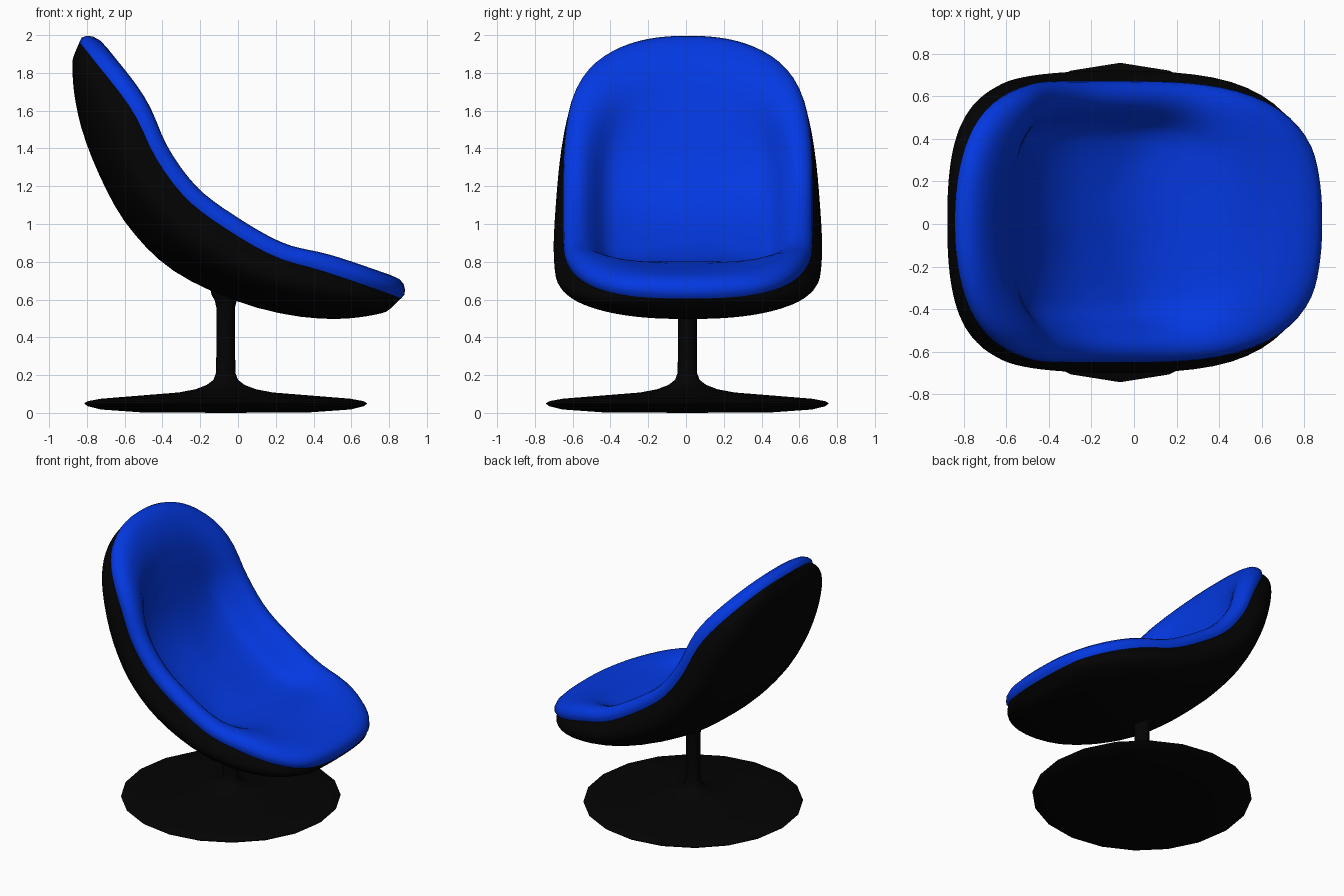
import bpy, bmesh, math
from mathutils import Vector

if "Cube" in bpy.data.objects:
    bpy.data.objects.remove(bpy.data.objects["Cube"])

# side profile: (t, rim x, rim z, underside x, underside z), from headrest to seat front
PROFILE = [(-1, -.84, 1.962, -.84, 1.962), (-.93, -.79, 1.90, -.877, 1.86),
           (-.59, -.56, 1.60, -.84, 1.55), (-.33, -.43, 1.34, -.73, 1.25),
           (-.10, -.27, 1.13, -.575, .98), (.14, -.05, .965, -.33, .745),
           (.38, .20, .825, .05, .572), (.61, .45, .75, .42, .50),
           (.92, .80, .63, .77, .53), (1, .863, .605, .863, .605)]
# cushion roll: (fraction of rim outline, height above the rim)
ROLL = [(1, 0), (1.01, .022), (1.002, .045), (.98, .066), (.945, .08), (.90, .084), (.85, .076),
        (.80, .05), (.75, .01), (.70, -.035), (.65, -.068), (.57, -.085), (.42, -.095),
        (.25, -.099), (.12, -.1)]
P, Q, HALF_W, SEAT_Y, N = 4, 2.3, .655, .01, 96


def material(name, rgb):
    m = bpy.data.materials.new(name)
    m.diffuse_color = (*rgb, 1)
    m.use_nodes = True
    m.node_tree.nodes["Principled BSDF"].inputs["Base Color"].default_value = m.diffuse_color
    return m


def smooth(x, a, b):
    s = max(0, min(1, (x - a) / (b - a)))
    return s * s * (3 - 2 * s)


def interp(t, c):
    """Smooth interpolation of profile column c at t."""
    n = len(PROFILE)
    slope = lambda i: ((PROFILE[min(i + 1, n - 1)][c] - PROFILE[max(i - 1, 0)][c]) /
                       (PROFILE[min(i + 1, n - 1)][0] - PROFILE[max(i - 1, 0)][0]))
    i = 0
    while i < n - 2 and t > PROFILE[i + 1][0]:
        i += 1
    t0, t1 = PROFILE[i][0], PROFILE[i + 1][0]
    d, u = t1 - t0, (t - t0) / (t1 - t0)
    a, b = PROFILE[i][c], PROFILE[i + 1][c]
    return ((2*u**3 - 3*u**2 + 1) * a + (u**3 - 2*u**2 + u) * d * slope(i)
            + (3*u**2 - 2*u**3) * b + (u**3 - u**2) * d * slope(i + 1))


def rim(t):
    return Vector((interp(t, 1), 0, interp(t, 2)))


def under(t):
    return Vector((interp(t, 3), 0, interp(t, 4)))


def normal(t):
    t = max(-.97, min(.97, t))
    d = (rim(t + .03) - rim(t - .03)).normalized()
    return Vector((-d.z, 0, d.x))


def outline(a):
    """Rounded outline of the rim at angle a: (t, half width)."""
    c, s = math.cos(a), math.sin(a)
    lo, hi = 0, 2
    for _ in range(40):
        r = (lo + hi) / 2
        if abs(r * c)**P + abs(r * s)**Q > 1:
            hi = r
        else:
            lo = r
    return r * c, r * s * HALF_W


def finish(bm, name, mat, up):
    bmesh.ops.remove_doubles(bm, verts=bm.verts, dist=.0005)
    bmesh.ops.recalc_face_normals(bm, faces=bm.faces)
    if up and sum(f.normal.z * f.calc_area() for f in bm.faces) * up < 0:
        bmesh.ops.reverse_faces(bm, faces=bm.faces)
    me = bpy.data.meshes.new(name)
    bm.to_mesh(me)
    bm.free()
    me.materials.append(mat)
    ob = bpy.data.objects.new(name, me)
    bpy.context.collection.objects.link(ob)
    bpy.context.view_layer.objects.active = ob
    ob.select_set(True)
    bpy.ops.object.shade_smooth_by_angle(angle=math.radians(50))
    ob.select_set(False)
    return ob


def bridge(bm, rows, closed):
    n = len(rows[0])
    for r0, r1 in zip(rows, rows[1:]):
        for j in range(n if closed else n - 1):
            k = (j + 1) % n
            bm.faces.new((r0[j], r0[k], r1[k], r1[j]))


black = material("black plastic", (.001, .001, .001))
blue = material("blue fabric", (.001, .04, .76))

# outer shell: cross-sections lofted from headrest to seat front
bm = bmesh.new()
rows = []
for i in range(N // 2 + 1):
    t, w = outline(2 * math.pi * i / N)
    a, b, row = rim(t), under(t), []
    bulge = .5 * (.25 + .75 * smooth(t, -.8, .2)) * (1 - .6 * abs(t)**4)
    for j in range(33):
        phi = math.pi * (j / 32 - .5)
        f = max(0, math.cos(phi)) ** (2 / 2.6)
        y = math.copysign(abs(math.sin(phi)) ** (2 / 2.6), phi) * w
        y *= 1 + bulge * f * (1 - f)
        row.append(bm.verts.new(a.lerp(b, f) + Vector((0, y + SEAT_Y, 0))))
    rows.append(row)
bridge(bm, rows, False)
finish(bm, "seat_shell", black, -1)

# cushion: rings from the rim over the padded roll into the hollow
bm = bmesh.new()
rows = []
for k, h in ROLL:
    row = []
    for i in range(N):
        t, y = outline(2 * math.pi * i / N)
        t, y = t * k, y * k
        if k < .92:   # shallower hollow towards both ends
            fade = 1 - .65 * smooth(-t, .2, .8) - .78 * smooth(t, .2, .65)
            h2 = .084 - (.084 - h) * fade
        else:
            h2 = h
        if h2 > 0:    # fuller roll at both ends
            h2 *= 1 + .15 * smooth(abs(t), .4, .7)
        row.append(bm.verts.new(rim(t) + normal(t) * h2 + Vector((0, y + SEAT_Y, 0))))
    rows.append(row)
bridge(bm, rows, True)
mid = bm.verts.new(rim(0) + normal(0) * -.1 + Vector((0, SEAT_Y, 0)))
for i in range(N):
    bm.faces.new((rows[-1][i], rows[-1][(i + 1) % N], mid))
finish(bm, "seat_cushion", blue, 1)

# pedestal: turned disc foot and stem
STEM = [(0, 0), (.45, .003), (.66, .018), (.73, .035), (.75, .05), (.73, .062), (.66, .075),
        (.45, .092), (.25, .108), (.16, .125), (.10, .148), (.065, .175), (.052, .21),
        (.05, .30), (.05, .56), (.058, .595), (.075, .625), (.08, .65), (0, .65)]
bm = bmesh.new()
rows = [[bm.verts.new((-.065 + r * math.cos(2 * math.pi * i / 20),
                       .007 + r * math.sin(2 * math.pi * i / 20), z)) for i in range(20)]
        for r, z in STEM]
bridge(bm, rows, True)
finish(bm, "pedestal", black, 0)
